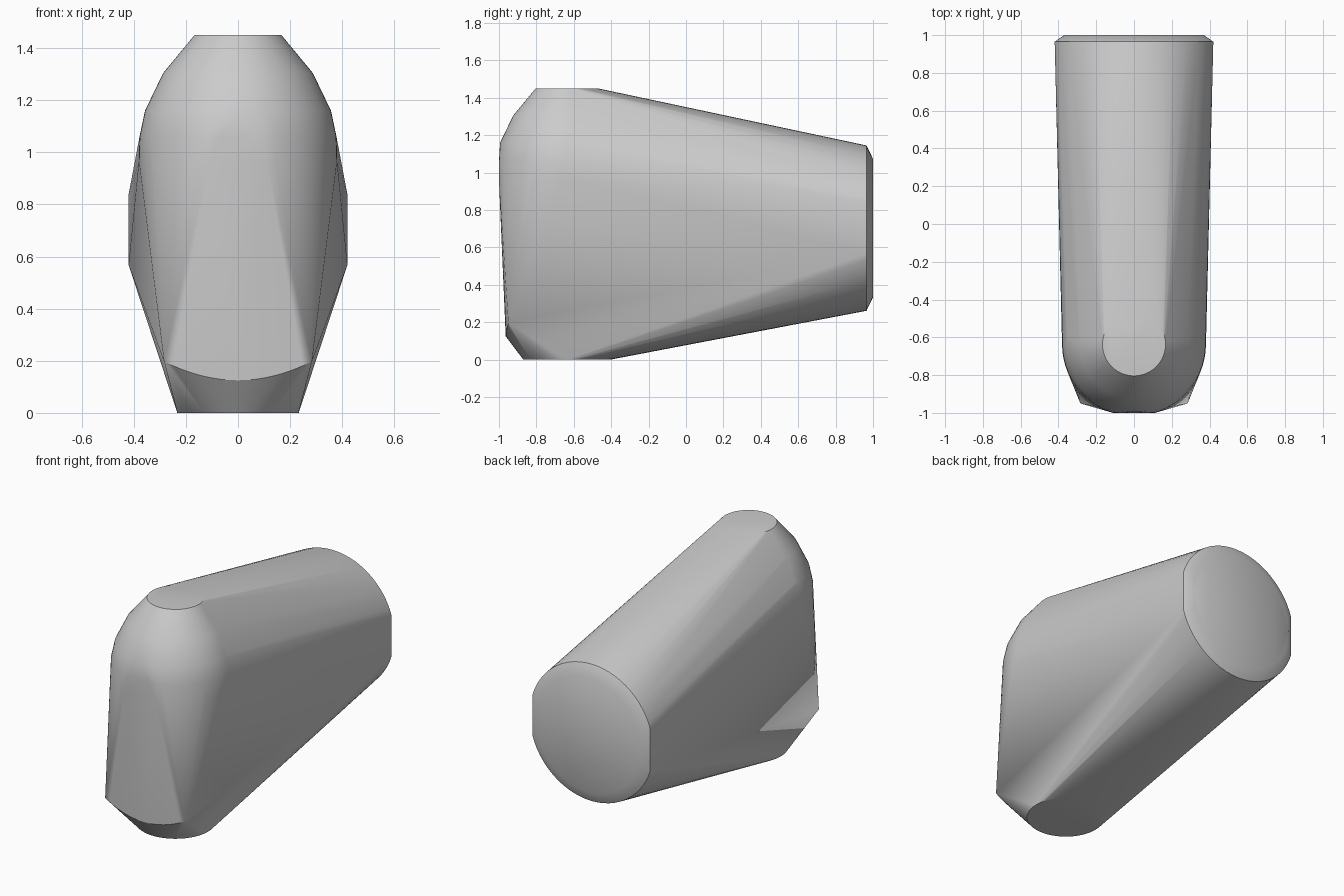
import bpy
import bmesh
from math import sin, cos, tau, radians

cube = bpy.data.objects.get("Cube")
if cube:
    bpy.data.objects.remove(cube, do_unlink=True)

SEGMENTS = 64
FRONT, SIDE = -1.0, 0.42      # flat limits of the front and the sides
POST_Y, BARREL_Z = -0.637, 0.703


def clamp(value, limit):
    return max(-limit, min(limit, value))


def flat_ring(z, radius):
    """Horizontal ring of the upright post, trimmed by the front plane."""
    angles = [tau * i / SEGMENTS for i in range(SEGMENTS)]
    return [(radius * cos(a), max(FRONT, POST_Y + radius * sin(a)), z)
            for a in angles]


def upright_ring(y, radius):
    """Vertical ring of the rear barrel, trimmed by the side planes."""
    angles = [tau * i / SEGMENTS for i in range(SEGMENTS)]
    return [(clamp(radius * cos(a), SIDE), y, BARREL_Z + radius * sin(a))
            for a in angles]


points = []

# Rounded post head, from the top cap down to its widest ring
for z, radius in ((1.45, 0.167), (1.305, 0.287), (1.16, 0.357),
                  (1.06, 0.378), (0.96, 0.381)):
    points += flat_ring(z, radius)

# Round foot
points += flat_ring(0, 0.233)

# Curved lower edge of the front face
for i in range(-8, 9):
    t = i / 8
    points.append((0.284 * t, -0.964 + 0.014 * t * t, 0.125 + 0.073 * t * t))

# Rear barrel end with its chamfer and the flat side edges
points += upright_ring(0.965, 0.442) + upright_ring(1.0, 0.37)
for x in (-SIDE, SIDE):
    points += [(x, 0.965, BARREL_Z - 0.135), (x, 0.965, BARREL_Z + 0.135)]

# Wrap the rings in one taut skin
bm = bmesh.new()
for p in points:
    bm.verts.new(p)
bmesh.ops.remove_doubles(bm, verts=bm.verts[:], dist=0.0005)
bmesh.ops.convex_hull(bm, input=bm.verts[:])
loose = [v for v in bm.verts if not v.link_faces]
bmesh.ops.delete(bm, geom=loose, context='VERTS')
bmesh.ops.dissolve_limit(bm, angle_limit=radians(0.3),
                         verts=bm.verts[:], edges=bm.edges[:])
bmesh.ops.recalc_face_normals(bm, faces=bm.faces[:])

mesh = bpy.data.meshes.new("tapered_body")
bm.to_mesh(mesh)
bm.free()
body = bpy.data.objects.new("tapered_body", mesh)
bpy.context.collection.objects.link(body)

# Plain grey surface
grey = bpy.data.materials.new("light_grey")
grey.use_nodes = True
colour = (0.6, 0.6, 0.6, 1)
grey.diffuse_color = colour
grey.node_tree.nodes["Principled BSDF"].inputs["Base Color"].default_value = colour
mesh.materials.append(grey)

# Soft shading with crisp rims
bpy.ops.object.select_all(action='DESELECT')
body.select_set(True)
bpy.context.view_layer.objects.active = body
bpy.ops.object.shade_smooth_by_angle(angle=radians(32))
